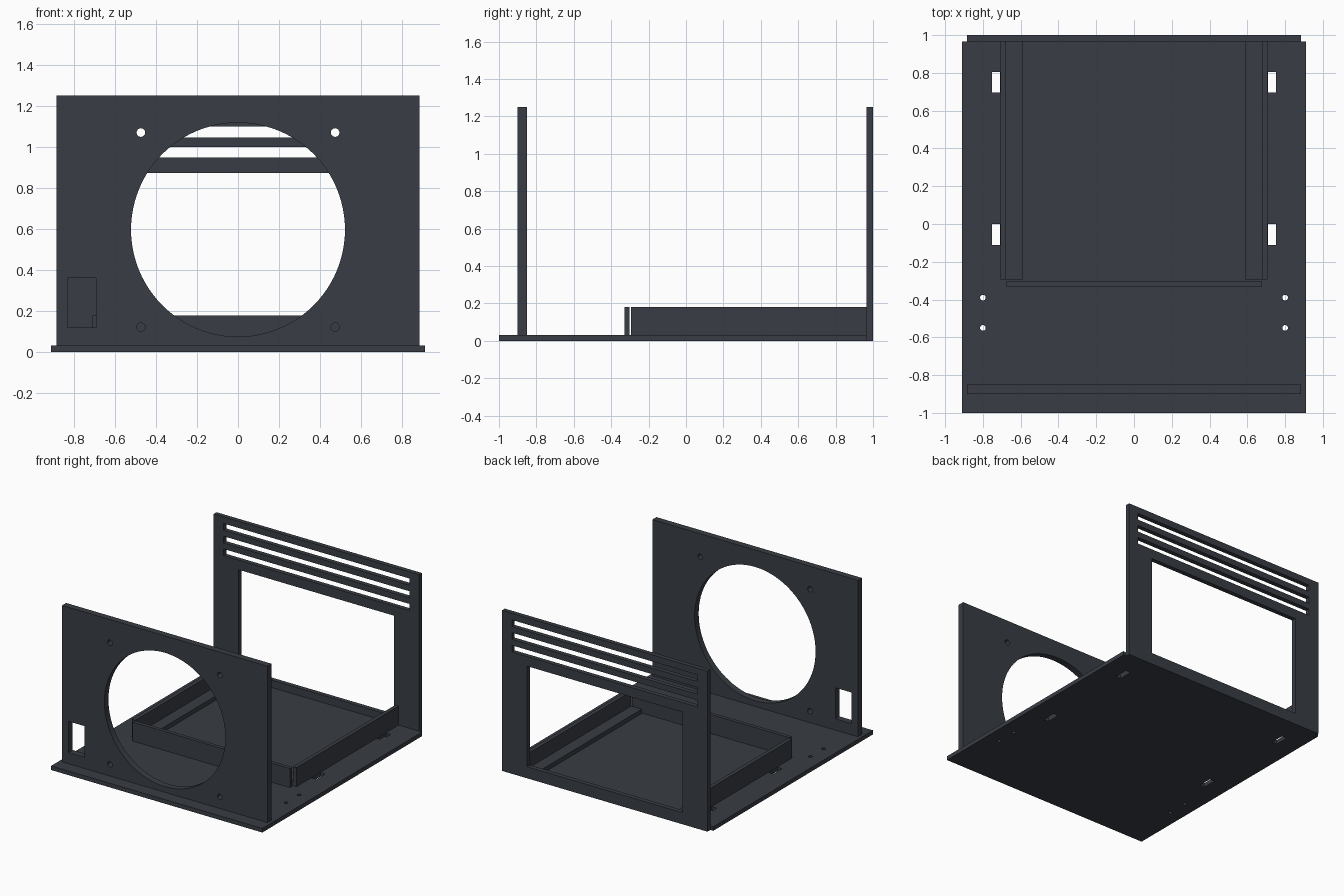
import bpy, bmesh, math

if "Cube" in bpy.data.objects:
    bpy.data.objects.remove(bpy.data.objects["Cube"])

slate = bpy.data.materials.new("dark slate")
slate.diffuse_color = (0.040, 0.047, 0.058, 1)
slate.use_nodes = True
slate.node_tree.nodes["Principled BSDF"].inputs["Base Color"].default_value = slate.diffuse_color


def rect(x0, x1, y0, y1):
    return [(x0, y0), (x1, y0), (x1, y1), (x0, y1)]


def circle(cx, cy, r, n):
    return [(cx + r * math.cos(2 * math.pi * i / n),
             cy + r * math.sin(2 * math.pi * i / n)) for i in range(n)]


def plate(name, loops, lo, hi, upright=False):
    """Extrude an outline with holes from lo to hi, along z or (upright) along y."""
    curve = bpy.data.curves.new(name, 'CURVE')
    curve.dimensions = '2D'
    curve.fill_mode = 'BOTH'
    curve.extrude = (hi - lo) / 2
    for pts in loops:
        s = curve.splines.new('POLY')
        s.points.add(len(pts) - 1)
        for p, (x, y) in zip(s.points, pts):
            p.co = (x, y, 0, 1)
        s.use_cyclic_u = True
    ob = bpy.data.objects.new(name, curve)
    bpy.context.collection.objects.link(ob)
    mid = (lo + hi) / 2
    if upright:
        ob.rotation_euler.x = math.pi / 2
        ob.location.y = mid
    else:
        ob.location.z = mid
    bpy.ops.object.select_all(action='DESELECT')
    bpy.context.view_layer.objects.active = ob
    ob.select_set(True)
    bpy.ops.object.convert(target='MESH')
    ob = bpy.context.object
    # weld caps to walls
    bm = bmesh.new()
    bm.from_mesh(ob.data)
    bmesh.ops.remove_doubles(bm, verts=bm.verts, dist=1e-5)
    bmesh.ops.recalc_face_normals(bm, faces=bm.faces)
    bm.to_mesh(ob.data)
    bm.free()
    ob.data.materials.clear()
    ob.data.materials.append(slate)
    bpy.ops.object.shade_smooth_by_angle(angle=math.radians(30))
    return ob


T = 0.032  # base thickness

# Base plate with strap slots and small screw holes
base = [rect(-0.91, 0.91, -1, 0.965)]
for s in (-1, 1):
    for y0, y1 in ((0.695, 0.805), (-0.11, 0.0)):
        a, b = sorted((s * 0.71, s * 0.752))
        base.append(rect(a, b, y0, y1))
    for y in (-0.39, -0.55):
        base.append(circle(s * 0.80, y, 0.015, 24))
plate("base_plate", base, 0, T)

# Front panel with fan opening, screw holes and switch cutout
front = [rect(-0.885, 0.885, T, 1.25),
         circle(0, 0.597, 0.521, 96),
         rect(-0.83, -0.692, 0.12, 0.362)]
for x in (-0.473, 0.473):
    for z in (0.122, 1.07):
        front.append(circle(x, z, 0.021, 24))
plate("front_panel", front, -0.90, -0.85, upright=True)

# Back panel with window and three vent slots
back = [rect(-0.885, 0.885, 0, 1.25), rect(-0.67, 0.67, 0.09, 0.873)]
for z in (0.948, 1.047, 1.146):
    back.append(rect(-0.80, 0.80, z, z + 0.052))
plate("back_panel", back, 0.965, 1.0, upright=True)

# Tray: L-shaped side rails and a front stop
for s, side in ((-1, "left"), (1, "right")):
    profile = [(0.708, T), (0.708, 0.18), (0.678, 0.18),
               (0.678, 0.066), (0.587, 0.066), (0.587, T)]
    plate(side + "_tray_rail", [[(s * x, z) for x, z in profile]],
          -0.293, 0.965, upright=True)
plate("tray_front_stop", [rect(-0.678, 0.678, T, 0.18)], -0.33, -0.301, upright=True)
